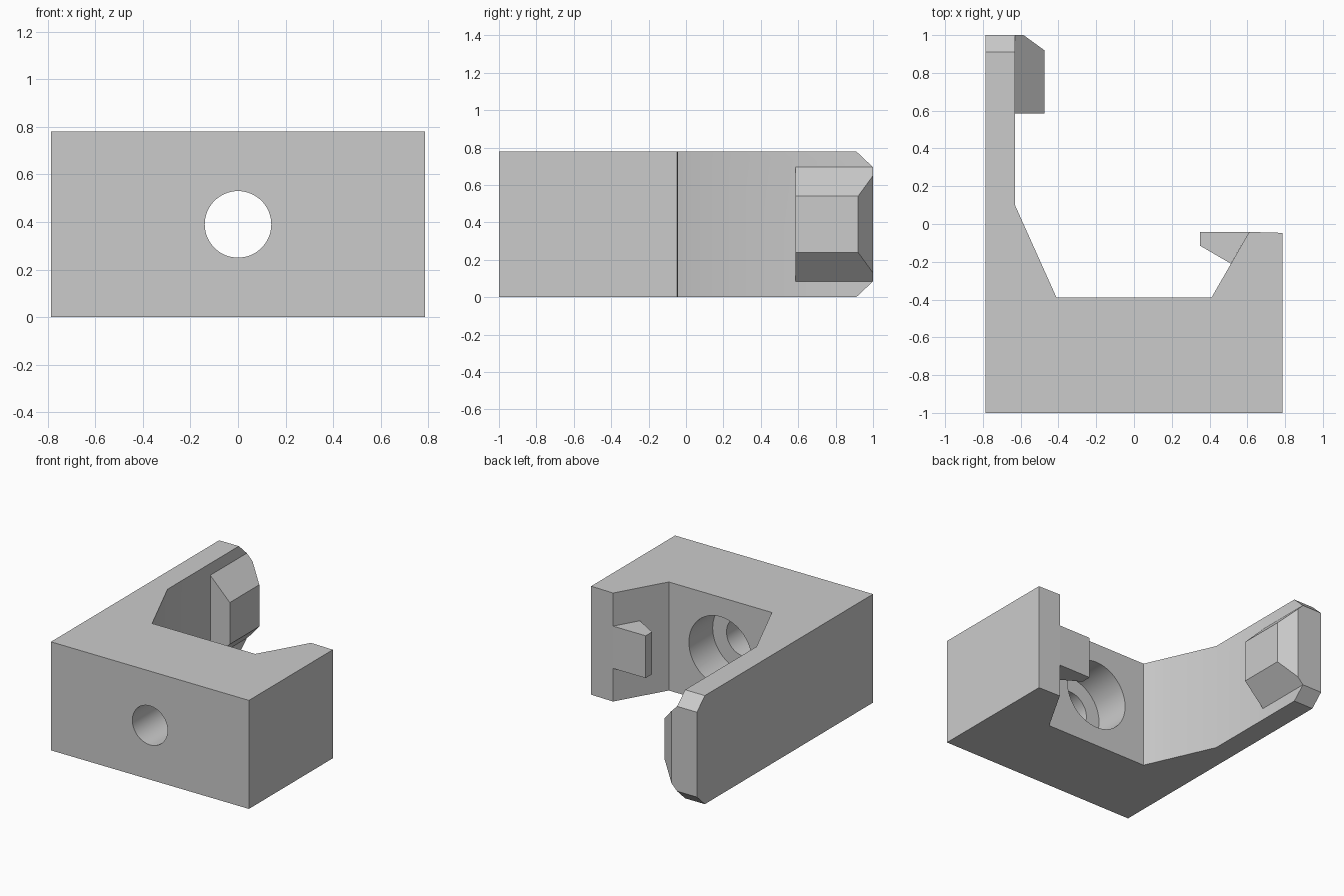
import bpy, bmesh, math
from mathutils import Vector

cube = bpy.data.objects.get("Cube")
if cube:
    bpy.data.objects.remove(cube, do_unlink=True)

HEIGHT = 0.78
MID = HEIGHT / 2

grey = bpy.data.materials.new("plain grey")
grey.use_nodes = True
grey.diffuse_color = (0.6, 0.6, 0.6, 1)
grey.node_tree.nodes["Principled BSDF"].inputs["Base Color"].default_value = (0.6, 0.6, 0.6, 1)


def prism(name, outline, z0, z1, cuts=()):
    """Extrude an xy outline upward, then trim it with (point, outward normal) planes."""
    bm = bmesh.new()
    face = bm.faces.new([bm.verts.new((x, y, z0)) for x, y in outline])
    up = bmesh.ops.extrude_face_region(bm, geom=[face])
    verts = [v for v in up["geom"] if isinstance(v, bmesh.types.BMVert)]
    bmesh.ops.translate(bm, verts=verts, vec=(0, 0, z1 - z0))
    for point, normal in cuts:
        bmesh.ops.bisect_plane(bm, geom=bm.verts[:] + bm.edges[:] + bm.faces[:], dist=1e-5,
                               plane_co=point, plane_no=Vector(normal).normalized(), clear_outer=True)
        bmesh.ops.holes_fill(bm, edges=[e for e in bm.edges if e.is_boundary])
    bmesh.ops.recalc_face_normals(bm, faces=bm.faces)
    mesh = bpy.data.meshes.new(name)
    bm.to_mesh(mesh)
    bm.free()
    mesh.materials.append(grey)
    obj = bpy.data.objects.new(name, mesh)
    bpy.context.collection.objects.link(obj)
    return obj


def select(obj):
    bpy.ops.object.select_all(action='DESELECT')
    obj.select_set(True)
    bpy.context.view_layer.objects.active = obj


def bore(target, radius, y0, y1):
    """Drill a round hole along y at mid height."""
    bpy.ops.mesh.primitive_cylinder_add(vertices=64, radius=radius, depth=y1 - y0,
                                        location=(0, (y0 + y1) / 2, MID),
                                        rotation=(math.pi / 2, 0, 0))
    cutter = bpy.context.object
    cutter.hide_render = True
    cutter.data.materials.append(grey)
    select(target)
    mod = target.modifiers.new("bore", 'BOOLEAN')
    mod.operation, mod.solver, mod.object = 'DIFFERENCE', 'EXACT', cutter
    bpy.ops.object.modifier_apply(modifier=mod.name)
    bpy.data.objects.remove(cutter, do_unlink=True)


# Bracket body with its long arm, chamfered at the arm tip
body = prism("bracket_body",
             [(-0.787, -1), (0.787, -1), (0.787, -0.047), (0.61, -0.042), (0.41, -0.39),
              (-0.41, -0.39), (-0.63, 0.1), (-0.63, 1), (-0.787, 1)],
             0, HEIGHT,
             [((0, 1, MID + s * 0.305), (0, 0.085, s * 0.09)) for s in (1, -1)])

# Screw hole and counterbore
bore(body, 0.14, -1.2, 0)
bore(body, 0.25, -0.66, -0.2)

# Bevelled pad at the arm tip
pad = prism("arm_pad", [(-0.63, 0.585), (-0.475, 0.585), (-0.475, 1), (-0.63, 1)],
            MID - 0.305, MID + 0.305,
            [((-0.63, 1, MID + s * 0.305), (1, 0, s)) for s in (1, -1)]
            + [((-0.475, 0.92, MID), (0.08, 0.11, 0))])

# Small hooked tab on the short side
tab = prism("hook_tab", [(0.35, -0.042), (0.35, -0.115), (0.513, -0.21), (0.61, -0.042)],
            MID - 0.152, MID + 0.152)

for part in (body, pad, tab):
    select(part)
    bpy.ops.object.shade_smooth_by_angle(angle=math.radians(30))
